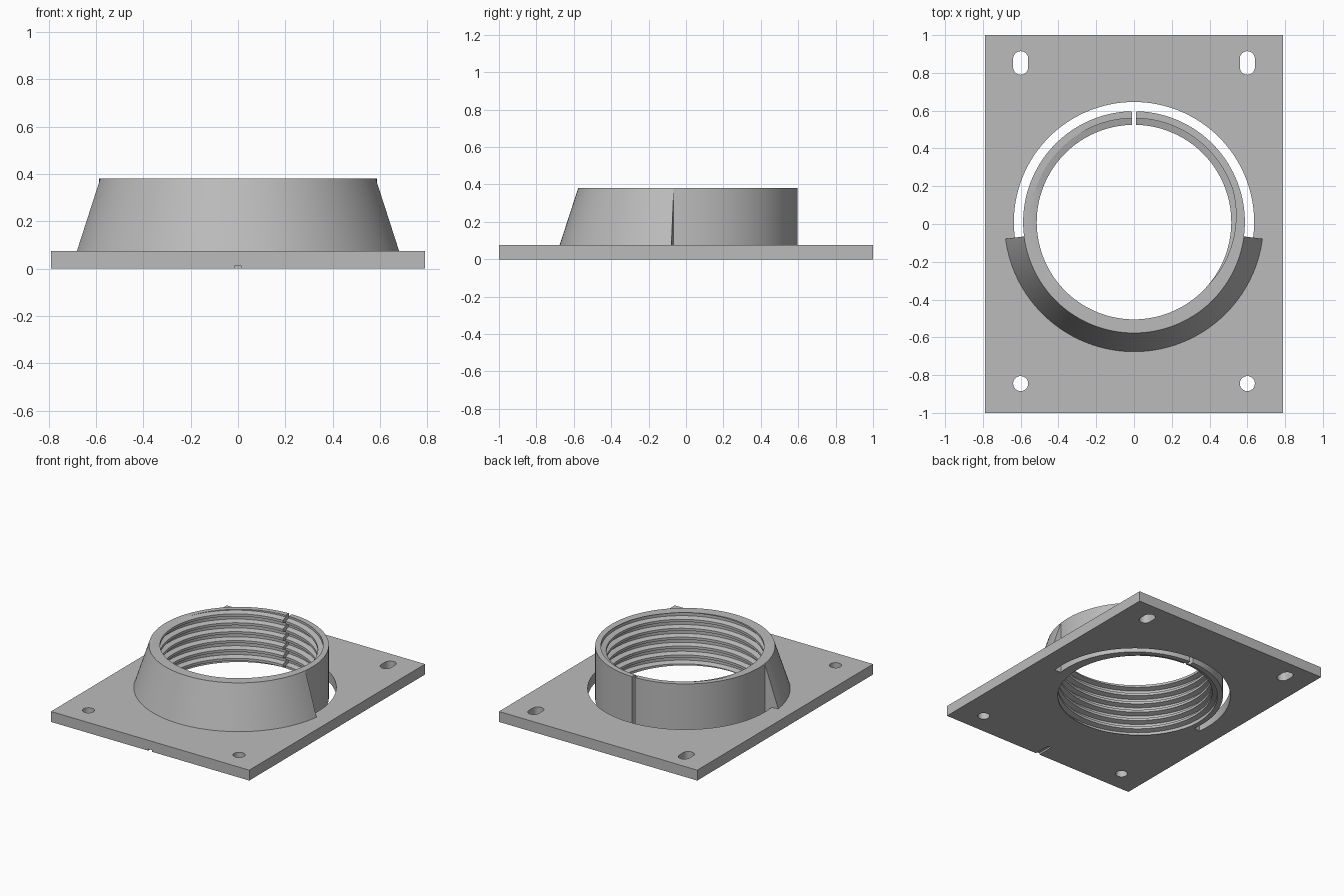
import bpy, bmesh, math
from math import sin, cos, pi, radians

cube = bpy.data.objects.get("Cube")
if cube:
    bpy.data.objects.remove(cube)

CY = 0.01                 # ring centre
TOP, THICK = 0.38, 0.075
R_IN, R_ROOT, R_OUT, R_GAP, R_CONE = 0.515, 0.55, 0.587, 0.636, 0.686
PITCH = 0.064
END = radians(7.4)        # where the cone stops, below the x axis

mat = bpy.data.materials.new("plain grey")
mat.use_nodes = True
GREY = (0.5, 0.5, 0.5, 1)
mat.diffuse_color = GREY
mat.node_tree.nodes["Principled BSDF"].inputs["Base Color"].default_value = GREY


def finish(name, bm, smooth=True):
    bmesh.ops.remove_doubles(bm, verts=bm.verts, dist=1e-5)
    bmesh.ops.recalc_face_normals(bm, faces=bm.faces)
    mesh = bpy.data.meshes.new(name)
    bm.to_mesh(mesh)
    bm.free()
    mesh.materials.append(mat)
    ob = bpy.data.objects.new(name, mesh)
    bpy.context.collection.objects.link(ob)
    if smooth:
        bpy.ops.object.select_all(action='DESELECT')
        ob.select_set(True)
        bpy.context.view_layer.objects.active = ob
        bpy.ops.object.shade_smooth_by_angle(angle=radians(25))
    return ob


def sweep(name, section, a0, a1, steps):
    """Turn a closed (radius, z) section, which may vary with angle, about the ring axis."""
    bm = bmesh.new()
    cols = []
    for i in range(steps + 1):
        a = a0 + (a1 - a0) * i / steps
        cols.append([bm.verts.new((r * cos(a), CY + r * sin(a), z)) for r, z in section(a)])
    n = len(cols[0])
    for p, q in zip(cols, cols[1:]):
        for j in range(n):
            k = (j + 1) % n
            bm.faces.new((p[j], p[k], q[k], q[j]))
    bm.faces.new(cols[0])
    bm.faces.new(cols[-1])
    return finish(name, bm)


def arc(cx, cy, r, a0, a1, n):
    return [(cx + r * cos(a0 + (a1 - a0) * i / n), cy + r * sin(a0 + (a1 - a0) * i / n))
            for i in range(n + 1)]


# Split collar with an internal helical thread: (fraction of pitch, depth)
THREAD = [(0, 1), (0.2, 1), (0.36, 0), (0.64, 0), (0.8, 1), (1, 1)]


def thread_radius(t):
    t %= 1
    for (u, d), (v, e) in zip(THREAD, THREAD[1:]):
        if t <= v:
            return R_IN + (R_ROOT - R_IN) * (d + (e - d) * (t - u) / (v - u))


def collar_section(a):
    shift = TOP + PITCH * (a - pi / 2) / (2 * pi)
    pts = []
    for turn in range(-8, 2):
        for u, _ in THREAD[1:-1]:
            z = min(max(shift + PITCH * (turn + u), 0), TOP)
            pts.append((thread_radius((z - shift) / PITCH), z))
    return pts + [(R_OUT, TOP), (R_OUT, 0)]


SLIT = 0.012 / R_OUT
sweep("threaded_collar", collar_section, pi / 2 + SLIT, 2.5 * pi - SLIT, 144)

# Tapered support around the front of the collar
sweep("tapered_support",
      lambda a: [(R_OUT - 0.005, THICK), (R_CONE, THICK), (R_OUT, TOP - 0.001), (R_OUT - 0.005, TOP - 0.001)],
      pi + END, 2 * pi - END, 64)

# Base plate outline with the stepped central opening and four mounting holes
loops = [[(-0.79, -1), (0.79, -1), (0.79, 1), (-0.79, 1)],
         arc(0, CY, R_GAP, -END, pi + END, 80) + arc(0, CY, R_OUT, pi + END, 2 * pi - END, 64)]
for s in (-1, 1):
    loops.append(arc(s * 0.6, -0.845, 0.04, 0, 2 * pi, 24)[:-1])
    loops.append(arc(s * 0.6, 0.875, 0.04, 0, pi, 12) + arc(s * 0.6, 0.83, 0.04, pi, 2 * pi, 12))

bm = bmesh.new()
for loop in loops:
    vs = [bm.verts.new((x, y, 0)) for x, y in loop]
    for i, v in enumerate(vs):
        bm.edges.new((v, vs[i - 1]))
bmesh.ops.triangle_fill(bm, edges=bm.edges[:], use_beauty=True)
grown = bmesh.ops.extrude_face_region(bm, geom=bm.faces[:])
bmesh.ops.translate(bm, vec=(0, 0, THICK),
                    verts=[g for g in grown["geom"] if isinstance(g, bmesh.types.BMVert)])
plate = finish("base_plate", bm)

# Small centring notch under the front edge
bm = bmesh.new()
bmesh.ops.create_cube(bm, size=1)
for v in bm.verts:
    v.co = (v.co.x * 0.03, -1 + v.co.y * 0.24, v.co.z * 0.024)
cutter = finish("notch_cutter", bm, smooth=False)
cutter.hide_render = True
cutter.hide_set(True)
cut = plate.modifiers.new("notch", 'BOOLEAN')
cut.operation = 'DIFFERENCE'
cut.solver = 'EXACT'
cut.object = cutter
